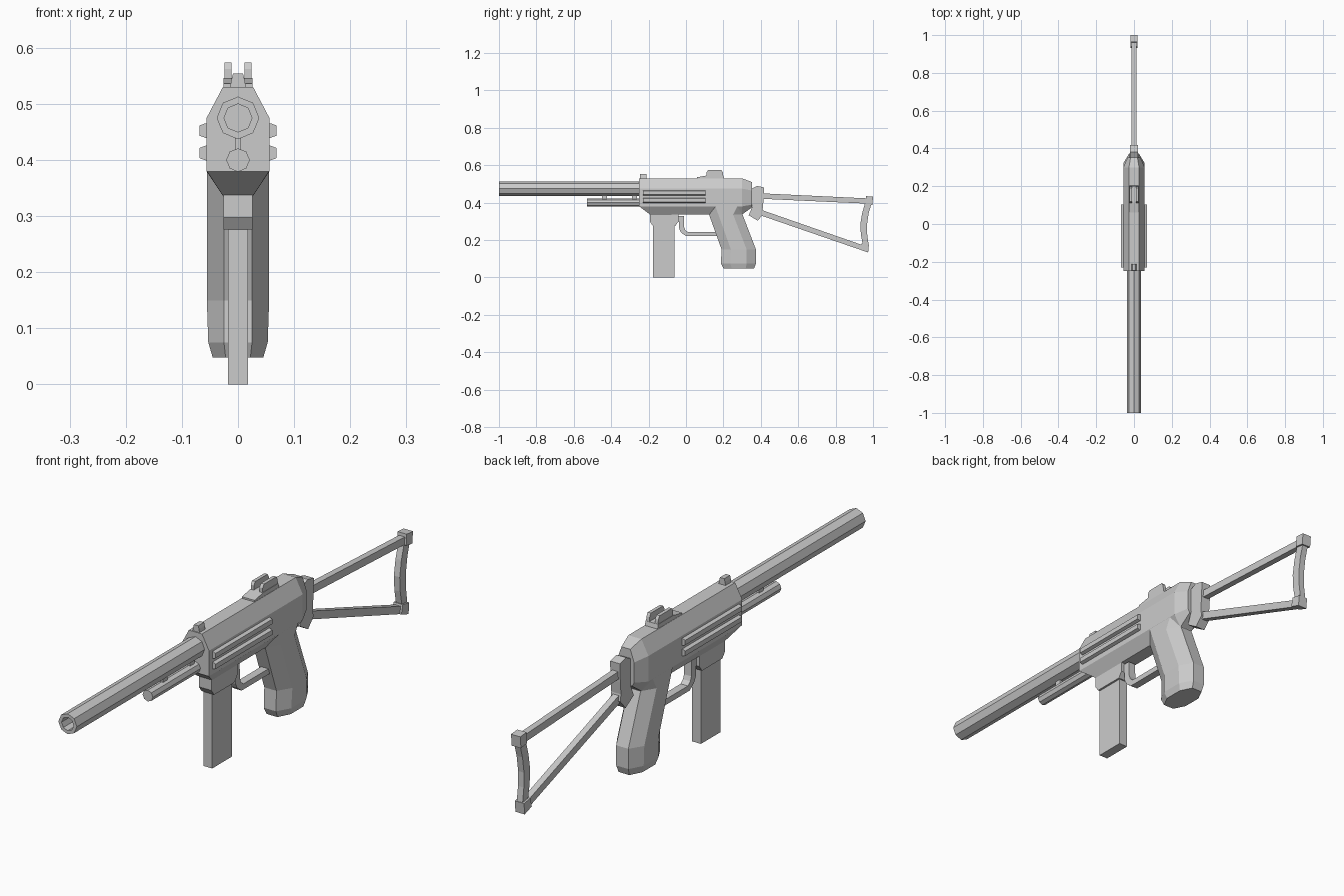
import bpy, bmesh
from math import cos, sin, pi


def loft(name, rings):
    """Skin a list of equal-length rings and cap both ends."""
    bm = bmesh.new()
    rows = [[bm.verts.new(p) for p in ring] for ring in rings]
    n = len(rows[0])
    for a, b in zip(rows, rows[1:]):
        for i in range(n):
            j = (i + 1) % n
            bm.faces.new((a[i], a[j], b[j], b[i]))
    bm.faces.new(rows[0])
    bm.faces.new(rows[-1])
    bmesh.ops.recalc_face_normals(bm, faces=bm.faces)
    me = bpy.data.meshes.new(name)
    bm.to_mesh(me)
    bm.free()
    ob = bpy.data.objects.new(name, me)
    bpy.context.collection.objects.link(ob)
    return ob


def side_profile(name, pts, hw, x=0):
    """Extrude a (y, z) outline across x."""
    return loft(name, [[(x + s * hw, y, z) for y, z in pts] for s in (-1, 1)])


def front_profile(name, pts, y0, y1):
    """Extrude an (x, z) outline along y."""
    return loft(name, [[(x, y, z) for x, z in pts] for y in (y0, y1)])


def box(name, x0, x1, y0, y1, z0, z1):
    return front_profile(name, [(x0, z0), (x1, z0), (x1, z1), (x0, z1)], y0, y1)


def octagon(r, y, z):
    return [(r * cos(k * pi / 4), y, z + r * sin(k * pi / 4)) for k in range(8)]


# Receiver: bevelled section swept along y (top, shoulder, low edge, bottom)
def receiver_ring(y, top, shoulder, low, bottom, w_top, w, w_bottom):
    right = [(w_top, top), (w, shoulder), (w, low), (w_bottom, bottom)]
    left = [(-x, z) for x, z in reversed(right)]
    return [(x, y, z) for x, z in right + left]


loft("receiver", [
    receiver_ring(-0.25, 0.53, 0.475, 0.381, 0.38, 0.027, 0.056, 0.0555),
    receiver_ring(-0.19, 0.53, 0.475, 0.38, 0.335, 0.027, 0.056, 0.026),
    receiver_ring(0.30, 0.53, 0.475, 0.38, 0.337, 0.027, 0.056, 0.026),
    receiver_ring(0.353, 0.51, 0.465, 0.39, 0.375, 0.018, 0.034, 0.026),
])


# Pistol grip: eight-sided section swept down z
def grip_ring(z, y0, y1, w, flat, cut):
    right = [(flat, y0), (w, y0 + cut), (w, y1 - cut), (flat, y1)]
    left = [(-x, y) for x, y in reversed(right)]
    return [(x, y, z) for x, y in right + left]


loft("pistol_grip", [
    grip_ring(0.40, 0.10, 0.335, 0.0555, 0.025, 0.05),
    grip_ring(0.337, 0.123, 0.302, 0.0555, 0.025, 0.05),
    grip_ring(0.15, 0.19, 0.374, 0.0555, 0.025, 0.05),
    grip_ring(0.075, 0.187, 0.374, 0.053, 0.025, 0.05),
    grip_ring(0.048, 0.20, 0.364, 0.045, 0.022, 0.045),
])

# Barrel with a bored muzzle, and the tube hanging below it
loft("barrel", [octagon(0.038, -0.24, 0.475), octagon(0.038, -1, 0.475),
                octagon(0.025, -1, 0.475), octagon(0.025, -0.88, 0.475)])
loft("lower_tube", [octagon(0.021, -0.24, 0.40), octagon(0.021, -0.53, 0.40)])
for i, y in enumerate((-0.435, -0.275)):
    box(f"tube_bracket_{i + 1}", -0.005, 0.005, y - 0.013, y + 0.013, 0.41, 0.45)

# Side rails
for side, s in (("right", 1), ("left", -1)):
    for i, z in enumerate((0.4125, 0.4525)):
        front_profile(f"{side}_rail_{i + 1}",
                      [(s * 0.05, z - 0.013), (s * 0.058, z - 0.013), (s * 0.069, z - 0.009),
                       (s * 0.069, z + 0.009), (s * 0.058, z + 0.013), (s * 0.05, z + 0.013)],
                      -0.23, 0.103)

# Magazine and its well
side_profile("magazine_well", [(-0.193, 0.345), (-0.193, 0.298), (-0.177, 0.276),
                               (-0.057, 0.276), (-0.041, 0.298), (-0.041, 0.345)], 0.026)
box("magazine", -0.018, 0.018, -0.177, -0.062, 0, 0.29)

# Trigger guard
side_profile("trigger_guard", [
    (-0.041, 0.33), (-0.036, 0.26), (-0.026, 0.24), (0.0, 0.221), (0.17, 0.221),
    (0.17, 0.242), (0.01, 0.242), (-0.004, 0.254), (-0.01, 0.27), (-0.012, 0.33)], 0.015)

# Sights
front_profile("front_sight", [(-0.015, 0.525), (0.015, 0.525), (0.012, 0.542), (0.009, 0.554),
                              (-0.009, 0.554), (-0.012, 0.542)], -0.246, -0.212)
side_profile("rear_sight_base", [(0.06, 0.525), (0.06, 0.536), (0.115, 0.546),
                                 (0.20, 0.546), (0.205, 0.525)], 0.026)
for side, s in (("right", 1), ("left", -1)):
    side_profile(f"rear_sight_{side}_wing", [(0.11, 0.54), (0.11, 0.562), (0.118, 0.574),
                                             (0.19, 0.574), (0.197, 0.562), (0.20, 0.54)],
                 0.0065, s * 0.018)

# Folding stock: hinge, struts, butt plate and corner blocks
side_profile("stock_hinge", [(0.34, 0.47), (0.38, 0.49), (0.417, 0.481), (0.414, 0.41),
                             (0.41, 0.365), (0.415, 0.34), (0.383, 0.304), (0.335, 0.333),
                             (0.355, 0.38)], 0.02)
side_profile("upper_strut", [(0.40, 0.45), (0.97, 0.423), (0.97, 0.395), (0.40, 0.421)], 0.012)
side_profile("lower_strut", [(0.39, 0.366), (0.95, 0.171), (0.95, 0.142), (0.39, 0.335)], 0.012)
side_profile("butt_plate", [(0.958, 0.40), (0.942, 0.345), (0.932, 0.285), (0.935, 0.23),
                            (0.946, 0.17), (0.977, 0.17), (0.969, 0.23), (0.968, 0.285),
                            (0.977, 0.345), (0.993, 0.40)], 0.012)
side_profile("upper_corner_block", [(0.96, 0.393), (0.996, 0.388), (1.0, 0.432), (0.963, 0.435)], 0.019)
side_profile("lower_corner_block", [(0.932, 0.148), (0.974, 0.134), (0.978, 0.176), (0.94, 0.182)], 0.019)
